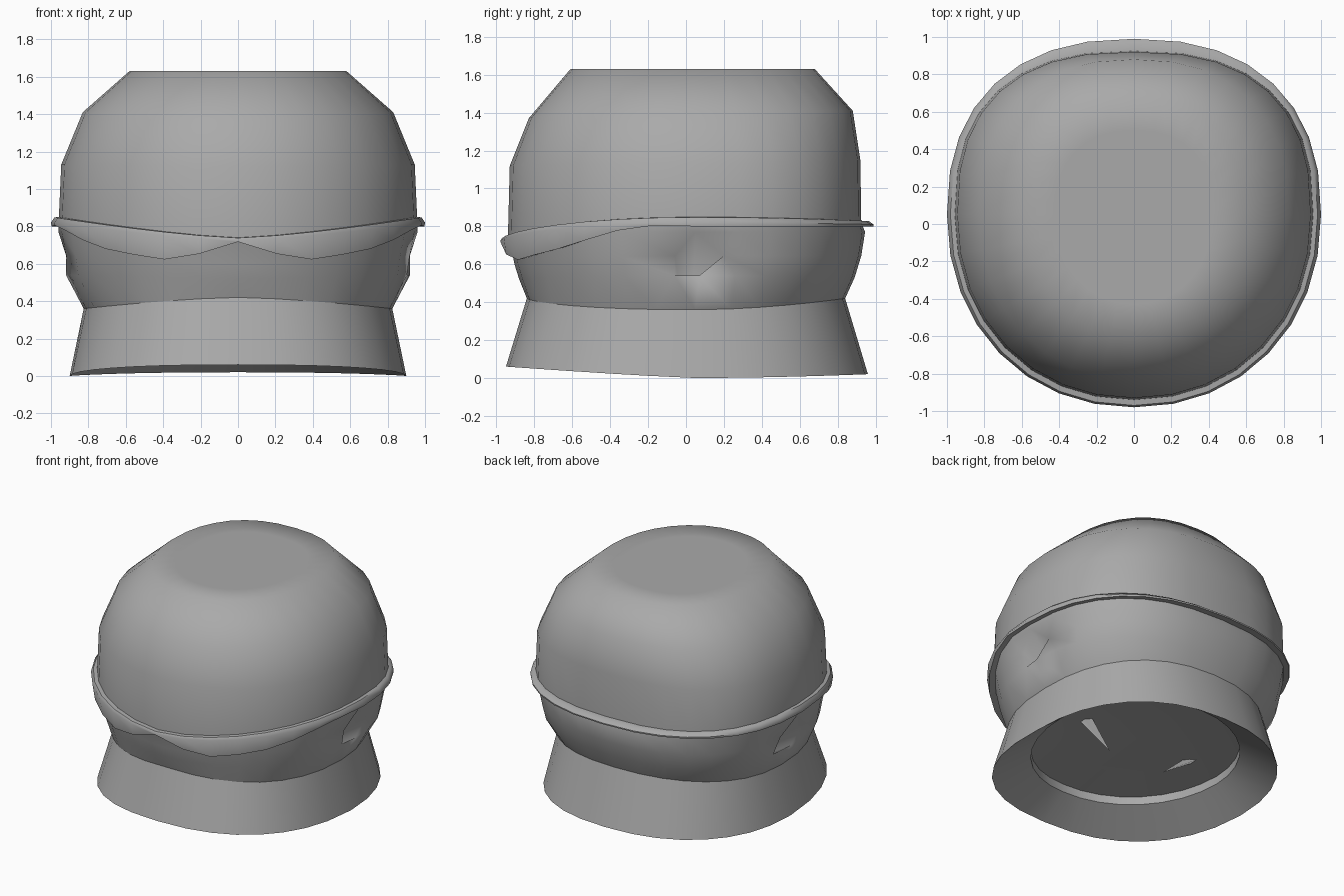
import bpy, bmesh, math

if "Cube" in bpy.data.objects:
    bpy.data.objects.remove(bpy.data.objects["Cube"])

SEG = 32
grey = bpy.data.materials.new("mid_grey")
grey.diffuse_color = (0.4, 0.4, 0.4, 1)
grey.use_nodes = True
grey.node_tree.nodes["Principled BSDF"].inputs["Base Color"].default_value = grey.diffuse_color


def ring(rx, yf, yb, zs, zf, zb, pf=0.95, pb=0.85, straight=False, yc=0.05):
    """Egg-shaped ring: half width, front/back y, heights at side, front, back."""
    pts = []
    for i in range(SEG):
        a = 2 * math.pi * i / SEG
        c, s = math.cos(a), math.sin(a)
        p = pb if s > 0 else pf
        x = rx * math.copysign(abs(c) ** p, c)
        reach = yb - yc if s > 0 else yc - yf
        y = yc + reach * math.copysign(abs(s) ** p, s)
        if s > 0:
            z = zs + (zb - zs) * s ** 1.6
        else:
            z = zs + (zf - zs) * (-s if straight else 1 - abs(c) ** 1.3)
        pts.append([x, y, z])
    return pts


def loft(name, rings, cap_top=False, cap_bottom=False, angle=180):
    """Join rings from top to bottom into a smooth skin."""
    bm = bmesh.new()
    rows = [[bm.verts.new(p) for p in r] for r in rings]
    for r0, r1 in zip(rows, rows[1:]):
        for i in range(SEG):
            j = (i + 1) % SEG
            bm.faces.new((r0[i], r1[i], r1[j], r0[j]))
    if cap_top:
        bm.faces.new(rows[0])
    if cap_bottom:
        bm.faces.new(rows[-1][::-1])
    mesh = bpy.data.meshes.new(name)
    bm.to_mesh(mesh)
    bm.free()
    mesh.materials.append(grey)
    ob = bpy.data.objects.new(name, mesh)
    bpy.context.collection.objects.link(ob)
    bpy.ops.object.select_all(action='DESELECT')
    ob.select_set(True)
    bpy.context.view_layer.objects.active = ob
    bpy.ops.object.shade_smooth_by_angle(angle=math.radians(angle))
    return ob


# Dome with a flat crown
D = (0.95, 0.80)
waist = ring(0.958, -0.94, 0.925, 0.845, 0.735, 0.82, *D)
loft("dome", [
    ring(0.42, -0.43, 0.50, 1.63, 1.63, 1.63),
    ring(0.58, -0.61, 0.68, 1.63, 1.63, 1.63),
    ring(0.83, -0.83, 0.88, 1.41, 1.37, 1.41),
    ring(0.945, -0.93, 0.92, 1.13, 1.12, 1.15, *D),
    waist], cap_top=True)

# Lower head, with a deep ear pit on each side that runs inward and down
ear = ring(0.935, -0.905, 0.925, 0.645, 0.60, 0.645)
lip = ring(0.92, -0.88, 0.89, 0.54, 0.52, 0.53)
for k, side in ((0, 1), (SEG // 2, -1)):
    back, front = (k + side) % SEG, (k - side) % SEG
    ear[k] = [side * 0.23, 0.02, 0.10]
    ear[back][1] = 0.20
    ear[front][1] = -0.06
    lip[k][1] = 0.07
    lip[front][1] = -0.06
loft("lower_head", [
    waist,
    ring(0.96, -0.925, 0.945, 0.77, 0.70, 0.77),
    ear,
    lip,
    ring(0.825, -0.84, 0.84, 0.36, 0.42, 0.42, 0.88, 0.88)])

# Brim: thin band at the back, two-lobed drooping visor at the front
DROOP = [(0, 0.72), (0.2, 0.655), (0.38, 0.62), (0.55, 0.645),
         (0.72, 0.68), (0.86, 0.735), (0.97, 0.805), (1.1, 0.81)]


def droop(x):
    for (x0, z0), (x1, z1) in zip(DROOP, DROOP[1:]):
        if x <= x1:
            return z0 + (z1 - z0) * (x - x0) / (x1 - x0)


inner = ring(0.95, -0.93, 0.92, 0.85, 0.74, 0.83, *D)
top = ring(0.982, -0.97, 0.965, 0.848, 0.738, 0.828)
outer = ring(1.0, -0.98, 0.99, 0.82, 0.725, 0.81)
hem, tuck = [], []
for x, y, z in outer:
    low = min(droop(abs(x)) if y < 0.04 else 0.80, z - 0.008)
    k = 1 - 0.15 * (z - low)
    hem.append([x * k, y * k, low])
    tuck.append([x * 0.94, y * 0.94, low + 0.008])
loft("brim", [inner, top, outer, hem, tuck], angle=50)

# Flared collar with a shallow recessed floor underneath
loft("collar", [
    ring(0.825, -0.84, 0.84, 0.36, 0.42, 0.42, 0.88, 0.88),
    ring(0.90, -0.95, 0.96, 0.0, 0.06, 0.02, 0.84, 0.88, True),
    ring(0.69, -0.74, 0.73, 0.17, 0.20, 0.18, 1, 1),
    ring(0.69, -0.74, 0.73, 0.23, 0.26, 0.24, 1, 1),
    ring(0.40, -0.42, 0.43, 0.26, 0.26, 0.26, 1, 1)],
    cap_bottom=True, angle=30)
